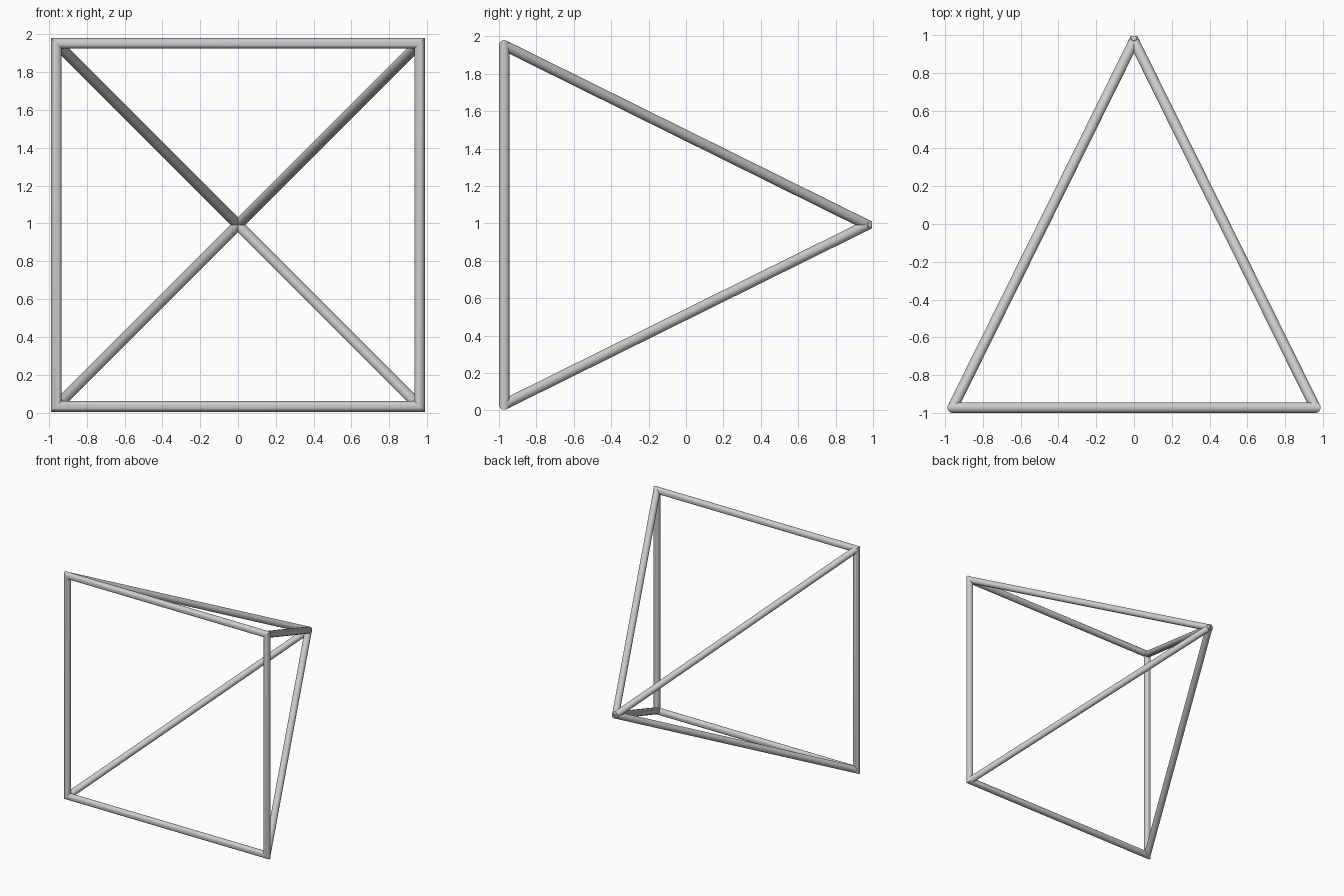
import bpy, bmesh, math
from mathutils import Vector

if "Cube" in bpy.data.objects:
    bpy.data.objects.remove(bpy.data.objects["Cube"])

R = 0.028          # tube radius
SIDES = 32
H = 0.96           # half size of the square frame
ZC = 0.992         # height of the frame centre
Y0 = -0.972        # plane of the square frame
APEX = Vector((0, 0.968, ZC))
CORNERS = [(-1, -1), (1, -1), (1, 1), (-1, 1)]


def finish(bm, name):
    bmesh.ops.recalc_face_normals(bm, faces=bm.faces)
    me = bpy.data.meshes.new(name)
    bm.to_mesh(me)
    bm.free()
    ob = bpy.data.objects.new(name, me)
    bpy.context.collection.objects.link(ob)
    bpy.ops.object.select_all(action='DESELECT')
    ob.select_set(True)
    bpy.context.view_layer.objects.active = ob
    bpy.ops.object.shade_smooth_by_angle(angle=math.radians(35))
    return ob


# Square frame: round tube with mitred corners
bm = bmesh.new()
rings = []
for sx, sz in CORNERS:
    ring = []
    for i in range(SIDES):
        a = 2 * math.pi * i / SIDES
        d = H + R * math.cos(a)
        ring.append(bm.verts.new((sx * d, Y0 + R * math.sin(a), ZC + sz * d)))
    rings.append(ring)
for k in range(4):
    p, q = rings[k], rings[(k + 1) % 4]
    for i in range(SIDES):
        j = (i + 1) % SIDES
        bm.faces.new((p[i], p[j], q[j], q[i]))
finish(bm, "square_frame")

# Four slanted rods from the frame corners to the apex
for n, (sx, sz) in enumerate(CORNERS):
    start = Vector((sx * H, Y0, ZC + sz * H))
    axis = (APEX - start).normalized()
    end = APEX + axis * 0.014
    bm = bmesh.new()
    bmesh.ops.create_cone(bm, cap_ends=True, segments=SIDES, radius1=R,
                          radius2=R, depth=(end - start).length)
    ob = finish(bm, f"slanted_rod_{n + 1}")
    ob.location = (start + end) / 2
    ob.rotation_mode = 'QUATERNION'
    ob.rotation_quaternion = axis.to_track_quat('Z', 'Y')
